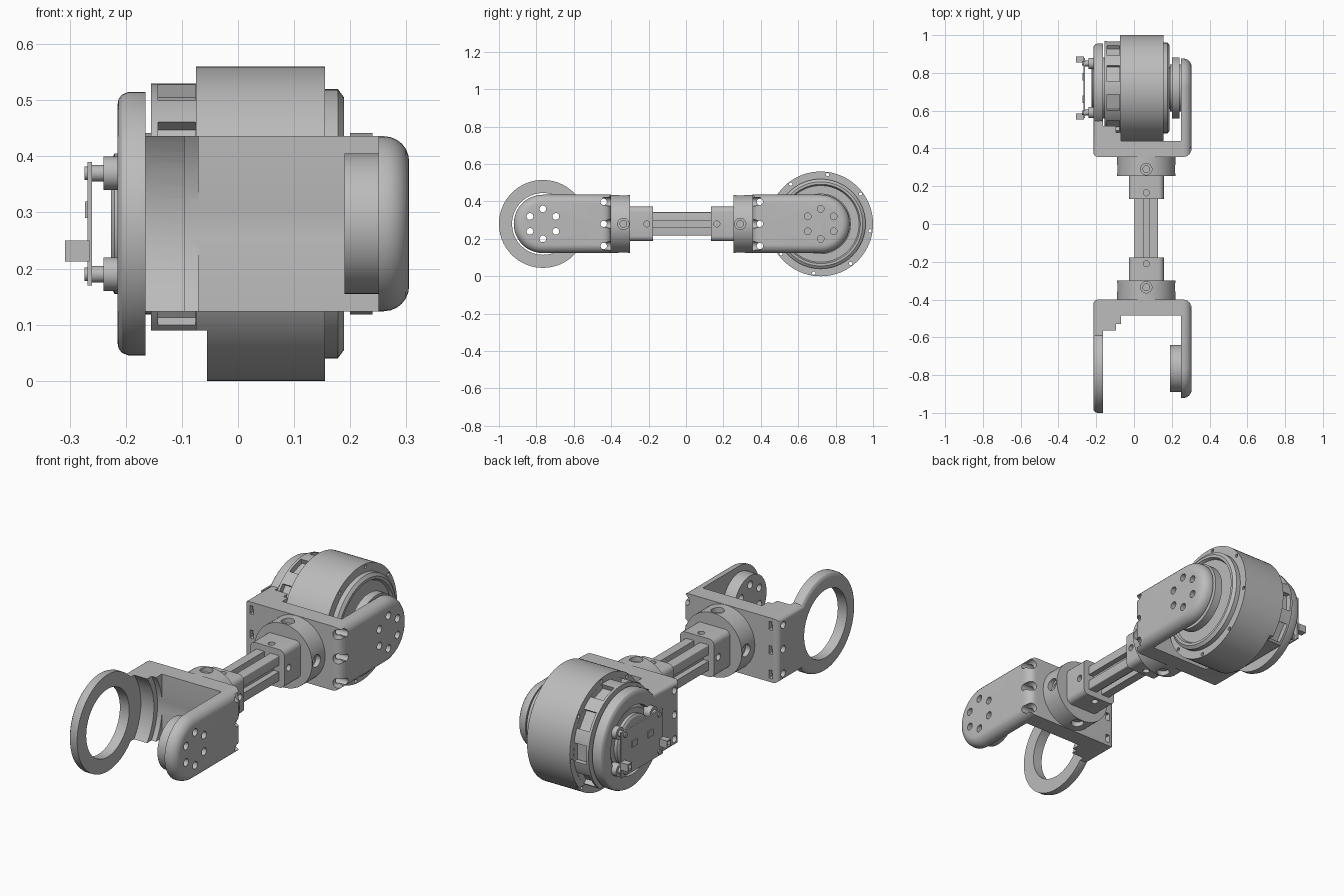
import bpy, bmesh
from math import pi, sin, cos, radians
from mathutils import Matrix, Vector

default = bpy.data.objects.get("Cube")
if default:
    bpy.data.objects.remove(default, do_unlink=True)

grey = bpy.data.materials.new("machined grey")
grey.use_nodes = True
grey.diffuse_color = (0.5, 0.5, 0.5, 1)
grey.node_tree.nodes["Principled BSDF"].inputs["Base Color"].default_value = (0.5, 0.5, 0.5, 1)

CZ = 0.28        # height of all axes
BX = 0.065       # x of the link axis
AX = 0.7425      # joint axis distance from the link middle
MID = -0.0225    # y of the link middle


def finish(name, bm):
    bmesh.ops.remove_doubles(bm, verts=bm.verts, dist=1e-5)
    bmesh.ops.recalc_face_normals(bm, faces=bm.faces)
    mesh = bpy.data.meshes.new(name)
    bm.to_mesh(mesh)
    bm.free()
    mesh.materials.append(grey)
    obj = bpy.data.objects.new(name, mesh)
    bpy.context.collection.objects.link(obj)
    return obj


def lathe(name, profile, y, steps=72):
    """Spin (x, radius) points about a joint axis running along x."""
    bm = bmesh.new()
    vs = [bm.verts.new((x, y, CZ + r)) for x, r in profile]
    es = [bm.edges.new(pair) for pair in zip(vs, vs[1:])]
    bmesh.ops.spin(bm, geom=vs + es, cent=(0, y, CZ), axis=(1, 0, 0),
                   angle=2 * pi, steps=steps, use_merge=True)
    return finish(name, bm)


def box(name, lo, hi, bevel=0.0):
    bm = bmesh.new()
    lo, hi = Vector(lo), Vector(hi)
    bmesh.ops.create_cube(bm, size=1, matrix=Matrix.Translation((lo + hi) / 2) @ Matrix.Diagonal((*(hi - lo), 1)))
    if bevel:
        along = [e for e in bm.edges if abs(e.verts[0].co.y - e.verts[1].co.y) > 1e-4]
        bmesh.ops.bevel(bm, geom=along, offset=bevel, segments=5, profile=0.5, affect='EDGES')
    return finish(name, bm)


def rod(name, a, b, r, sides=24):
    a, b = Vector(a), Vector(b)
    bm = bmesh.new()
    turn = (b - a).to_track_quat('Z', 'Y').to_matrix().to_4x4()
    bmesh.ops.create_cone(bm, cap_ends=True, segments=sides, radius1=r, radius2=r,
                          depth=(b - a).length, matrix=Matrix.Translation((a + b) / 2) @ turn)
    return finish(name, bm)


def combine(obj, others, op='DIFFERENCE'):
    for other in others:
        mod = obj.modifiers.new("combine", 'BOOLEAN')
        mod.operation, mod.solver, mod.object = op, 'EXACT', other
        bpy.context.view_layer.objects.active = obj
        bpy.ops.object.modifier_apply(modifier=mod.name)
        bpy.data.objects.remove(other, do_unlink=True)


def place_pair(obj, name):
    """Put one part at the back and its mirror image at the front."""
    front = obj.copy()
    front.data = obj.data.copy()
    bpy.context.collection.objects.link(front)
    shift = Matrix.Translation((0, MID, 0))
    obj.data.transform(shift)
    front.data.transform(shift @ Matrix.Diagonal((1, -1, 1, 1)))
    front.data.flip_normals()
    obj.name, front.name = "back_" + name, "front_" + name


def bracket_blank():
    """Round-ended block across the joint, with softened outer edges."""
    bm = bmesh.new()
    outline = [(0.3775, CZ - 0.156)]
    outline += [(AX + 0.156 * cos(t), CZ + 0.156 * sin(t))
                for t in (-pi / 2 + pi * i / 24 for i in range(25))]
    outline += [(0.3775, CZ + 0.156)]
    face = bm.faces.new([bm.verts.new((-0.215, y, z)) for y, z in outline])
    out = bmesh.ops.extrude_face_region(bm, geom=[face])["geom"]
    bmesh.ops.translate(bm, vec=(0.52, 0, 0), verts=[v for v in out if isinstance(v, bmesh.types.BMVert)])
    for x, size in ((0.305, 0.045), (-0.215, 0.025)):
        edge = [e for e in bm.edges if all(abs(v.co.x - x) < 1e-4 for v in e.verts)]
        bmesh.ops.bevel(bm, geom=edge, offset=size, segments=6, profile=0.5, affect='EDGES')
    return finish("bracket", bm)


# Forked bracket: ring on one side, drilled arm on the other
bracket = bracket_blank()
ring = [(-0.165, 0), (-0.165, 0.235), (-0.195, 0.235), (-0.207, 0.23),
        (-0.213, 0.222), (-0.215, 0.21), (-0.215, 0)]
combine(bracket, [
    lathe("shoulder_cut", [(-0.165, 0), (-0.165, 0.255), (-0.08, 0.255), (-0.08, 0)], AX),
    lathe("drum_cut", [(-0.095, 0), (-0.095, 0.283), (0.24, 0.283), (0.24, 0)], AX),
    box("fork_cut", (-0.07, 0.4625, -0.2), (0.25, 1.2, 0.8))])
combine(bracket, [lathe("ring", ring, AX),
                  lathe("hub", [(0.19, 0), (0.19, 0.125), (0.27, 0.125), (0.27, 0)], AX)], 'UNION')
cuts = [rod("ring_hole", (-0.3, AX, CZ), (-0.15, AX, CZ), 0.165, 72)]
for i in range(6):
    t = pi / 2 + i * pi / 3
    y, z = AX + 0.08 * cos(t), CZ + 0.08 * sin(t)
    cuts.append(rod("bolt_hole", (0.15, y, z), (0.4, y, z), 0.018, 20))
for dz in (-0.118, 0, 0.118):
    z = CZ + dz
    cuts.append(rod("cross_hole", (-0.3, 0.4175, z), (0.4, 0.4175, z), 0.017, 20))
    cuts.append(rod("corner_notch", (0.285, 0.3, z), (0.285, 0.42, z), 0.024, 20))
    cuts.append(box("nut_slot", (-0.185, 0.3, z - 0.02), (-0.165, 0.405, z + 0.02)))
combine(bracket, cuts)
place_pair(bracket, "bracket")

# Round flange with radial screw pockets
flange = rod("flange", (BX, 0.2775, CZ), (BX, 0.379, CZ), 0.155, 64)
collar = box("collar", (BX - 0.0925, 0.155, CZ - 0.0925), (BX + 0.0925, 0.28, CZ + 0.0925), 0.028)
for part, y, depth, r in ((flange, 0.3125, 0.155, 0.03), (collar, 0.1875, 0.0925, 0.016)):
    holes = []
    for d in (Vector((1, 0, 0)), Vector((-1, 0, 0)), Vector((0, 0, 1)), Vector((0, 0, -1))):
        c = Vector((BX, y, CZ))
        holes.append(rod("pocket", c + d * (depth - 0.025), c + d * (depth + 0.05), r))
        if part is flange:
            holes.append(rod("screw_hole", c + d * 0.07, c + d * 0.14, 0.018))
    combine(part, holes)
    place_pair(part, part.name)

# Slotted link tube
tube = box("link_tube", (BX - 0.0625, MID - 0.17, CZ - 0.0625), (BX + 0.0625, MID + 0.17, CZ + 0.0625), 0.005)
slots = []
for s in (-1, 1):
    a, b = sorted((s * 0.035, s * 0.08))
    slots.append(box("side_slot", (BX + a, -0.4, CZ - 0.016), (BX + b, 0.4, CZ + 0.016)))
    slots.append(box("top_slot", (BX - 0.016, -0.4, CZ + a), (BX + 0.016, 0.4, CZ + b)))
combine(tube, slots)

# Motor drum with stepped covers
MY = AX + MID
motor = lathe("motor", [(-0.205, 0), (-0.205, 0.15), (-0.195, 0.162), (-0.155, 0.162), (-0.155, 0.25),
                        (-0.075, 0.25), (-0.075, 0.28), (0.155, 0.28), (0.155, 0.24), (0.178, 0.24),
                        (0.189, 0.225), (0.189, 0.212), (0.175, 0.205), (0.175, 0.0)], MY, 96)
cuts = [box("cable_cut", (-0.3, 0.3, -0.1), (-0.055, 1.2, 0.09))]
for i in range(10):
    win = box("window", (-0.143, -0.045, 0.222), (-0.0755, 0.045, 0.3))
    win.data.transform(Matrix.Translation((0, MY, CZ)) @ Matrix.Rotation(2 * pi * (i + 0.5) / 10, 4, 'X'))
    cuts.append(win)
for i in range(8):
    t = radians(82 + 45 * i)
    y, z = MY + 0.266 * cos(t), CZ + 0.266 * sin(t)
    cuts.append(rod("rim_hole", (-0.3, y, z), (0.3, y, z), 0.009, 12))
combine(motor, cuts)

# Output disc between motor and arm
lathe("output_disc", [(0.17, 0), (0.17, 0.11), (0.2, 0.11), (0.2, 0.162), (0.24, 0.162), (0.24, 0)], MY)

# End cap, control board, posts and plugs
lathe("end_cap", [(-0.2, 0), (-0.2, 0.125), (-0.22, 0.125), (-0.226, 0.115), (-0.226, 0.08),
                  (-0.215, 0.075), (-0.215, 0)], MY)
box("control_board", (-0.268, MY - 0.16, 0.17), (-0.26, MY + 0.16, 0.39))
for s in (-1, 1):
    for dz in (-0.09, 0.09):
        y, z = MY + s * 0.13, CZ + dz
        rod("post_base", (-0.24, y, z), (-0.2, y, z), 0.03)
        rod("board_post", (-0.265, y, z), (-0.235, y, z), 0.015)
        rod("board_screw", (-0.274, y, z), (-0.265, y, z), 0.012)
    y = MY + s * 0.15
    plug = box("plug", (-0.308, y - 0.016, 0.213), (-0.265, y + 0.016, 0.25))
    combine(plug, [box("socket", (-0.32, y - 0.011, 0.219), (-0.285, y + 0.011, 0.244))])
    box("board_chip", (-0.273, MY + s * 0.06 - 0.02, 0.29), (-0.267, MY + s * 0.06 + 0.02, 0.32))

# Smooth round surfaces, keep machined edges crisp
bpy.ops.object.select_all(action='DESELECT')
for obj in bpy.context.scene.objects:
    if obj.type == 'MESH':
        obj.select_set(True)
        bpy.context.view_layer.objects.active = obj
bpy.ops.object.shade_smooth_by_angle(angle=radians(30))
